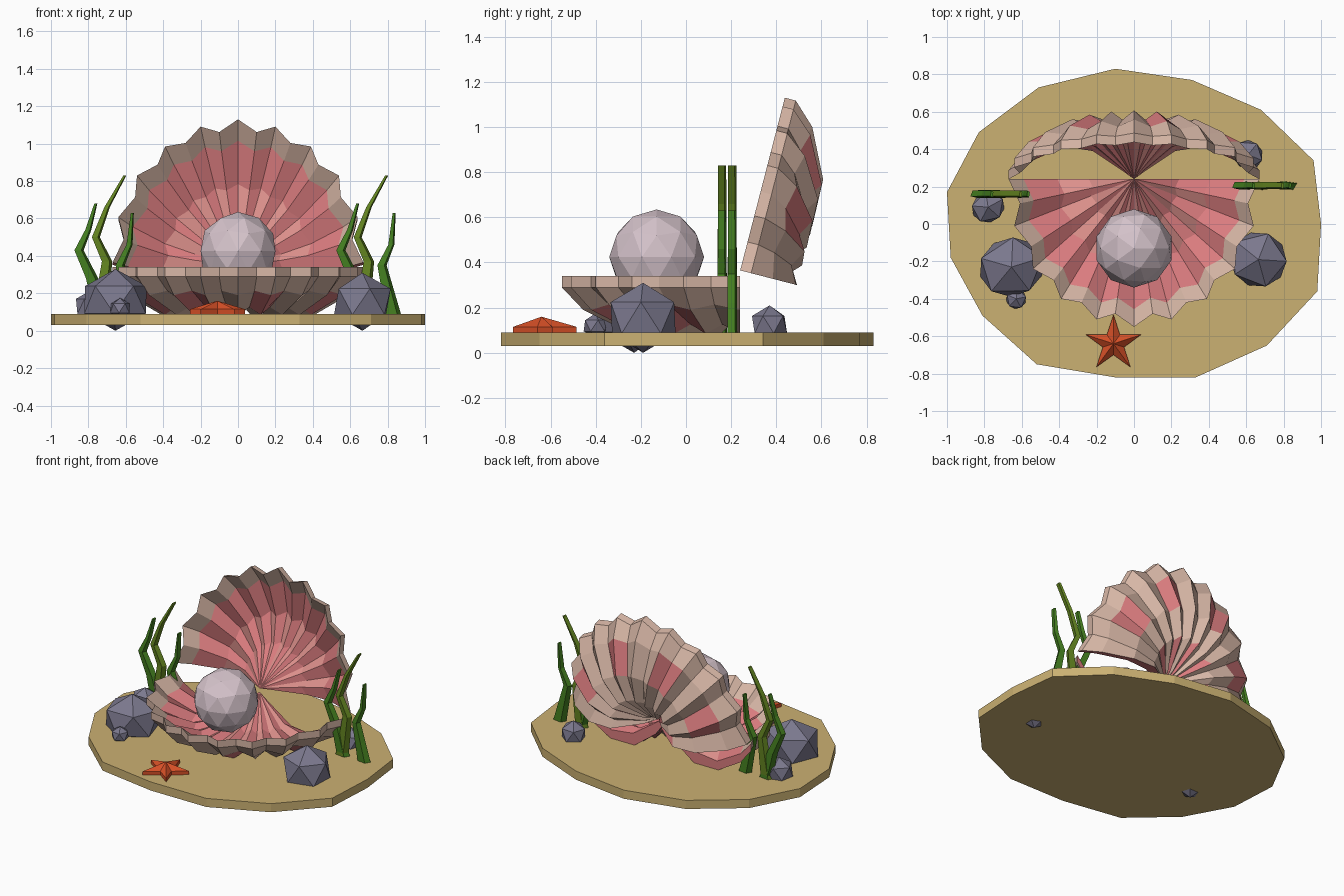
import bpy, bmesh, math
from mathutils import Vector, Matrix

cube = bpy.data.objects.get("Cube")
if cube:
    bpy.data.objects.remove(cube, do_unlink=True)


def material(name, r, g, b):
    m = bpy.data.materials.new(name)
    m.use_nodes = True
    m.diffuse_color = (r, g, b, 1)
    m.node_tree.nodes["Principled BSDF"].inputs["Base Color"].default_value = (r, g, b, 1)
    return m


SAND = material("sand", .60, .44, .17)
BEIGE = material("shell beige", .68, .47, .38)
PINK = material("shell pink", .70, .20, .21)
SALMON = material("shell salmon", .72, .28, .26)
PEARL = material("pearl", .66, .54, .59)
ROCK = material("rock grey", .20, .19, .27)
RED = material("starfish red", .68, .08, .02)
GREEN = material("weed green", .06, .22, .015)
OLIVE = material("weed olive", .13, .24, .015)


def finish(name, bm, *mats):
    bmesh.ops.recalc_face_normals(bm, faces=bm.faces)
    mesh = bpy.data.meshes.new(name)
    bm.to_mesh(mesh)
    bm.free()
    for m in mats:
        mesh.materials.append(m)
    obj = bpy.data.objects.new(name, mesh)
    bpy.context.collection.objects.link(obj)
    return obj


def prism(bm, outline, z0, z1):
    """Extrude a flat outline between two heights and return the top face."""
    low = [bm.verts.new((x, y, z0)) for x, y in outline]
    high = [bm.verts.new((x, y, z1)) for x, y in outline]
    bm.faces.new(low)
    for i in range(len(low)):
        j = (i + 1) % len(low)
        bm.faces.new((low[i], low[j], high[j], high[i]))
    return bm.faces.new(high)


# Sand base with an uneven outline
outline = [(-.1, .83), (.31, .77), (.68, .61), (.96, .34), (1, 0), (.98, -.36),
           (.71, -.65), (.33, -.82), (-.1, -.82), (-.52, -.75), (-.81, -.49),
           (-.98, -.18), (-1, .17), (-.83, .49), (-.51, .73)]
bm = bmesh.new()
prism(bm, outline, .03, .09)
finish("sand_base", bm, SAND)

# Scallop halves: scalloped rim (side, forward), even points are rib crests
half_rim = [(0, .79), (.1, .72), (.2, .75), (.28, .66), (.39, .64), (.43, .54),
            (.54, .48), (.55, .36), (.64, .25), (.61, .13), (.67, 0)]
rim = [(-x, u) for x, u in half_rim[:0:-1]] + half_rim
# Each ring: fraction of the rim distance, inner depth, outer depth
rings = [(.1, .05, .13), (.36, .17, .26), (.61, .19, .255), (.88, .09, .15), (1, 0, .05)]


def shell(name, origin, forward, depth):
    origin, forward, depth = Vector(origin), Vector(forward), Vector(depth)
    bm = bmesh.new()

    def vert(x, u, n):
        return bm.verts.new(origin + Vector((x, 0, 0)) + forward * u + depth * n)

    layers = []
    for side in (1, 2):
        centre = vert(0, 0, .04 * (side - 1))
        rays = []
        for i, (x, u) in enumerate(rim):
            ray = [centre]
            for ring in rings:
                f, n = ring[0], ring[side]
                if i % 2 and f < 1:
                    n *= .84
                ray.append(vert(x * f, u * f, n))
            rays.append(ray)
        layers.append(rays)

    def face(verts, mat):
        clean = list(dict.fromkeys(verts))
        bm.faces.new(clean).material_index = mat

    count = len(rings)
    for side, rays in enumerate(layers):
        for i in range(len(rim) - 1):
            for k in range(count):
                if side == 0:
                    mat = 0 if k == count - 1 else 1 if k == 3 or i % 2 else 2
                else:
                    mat = 1 if k == 3 and i % 5 in (1, 2) or k < 2 and i % 4 == 0 else 0
                face((rays[i][k], rays[i + 1][k], rays[i + 1][k + 1], rays[i][k + 1]), mat)
    inner, outer = layers
    # Rim wall and the two hinge edges
    for i in range(len(rim) - 1):
        face((inner[i][-1], inner[i + 1][-1], outer[i + 1][-1], outer[i][-1]), 0)
    for i in (0, -1):
        for k in range(count):
            face((inner[i][k], inner[i][k + 1], outer[i][k + 1], outer[i][k]), 1)
    finish(name, bm, BEIGE, PINK, SALMON)


tilt = math.radians(14.5)
shell("lower_shell", (0, .24, .34), (0, -1, 0), (0, 0, -1))
shell("upper_shell", (0, .24, .365), (0, math.sin(tilt), math.cos(tilt)),
      (0, math.cos(tilt), -math.sin(tilt)))


# Pearl and rocks
def ball(name, centre, size, detail, mat, turn=0):
    bm = bmesh.new()
    bmesh.ops.create_icosphere(bm, subdivisions=detail, radius=1)
    bm.transform(Matrix.Translation(centre) @ Matrix.Rotation(turn, 4, 'Z')
                 @ Matrix.Diagonal((*size, 1)))
    finish(name, bm, mat)


ball("pearl", (0, -.13, .425), (.21, .21, .21), 2, PEARL)
ball("rock_right_large", (-.655, -.23, .165), (.195, .175, .165), 1, ROCK, .3)
ball("rock_left_large", (.665, -.19, .155), (.165, .17, .155), 1, ROCK, 1.2)
ball("rock_right_back", (-.78, .09, .13), (.1, .09, .09), 1, ROCK, .5)
ball("rock_left_back", (.61, .37, .125), (.085, .09, .085), 1, ROCK, .9)
ball("rock_right_small", (-.63, -.4, .12), (.06, .06, .055), 1, ROCK, .2)

# Starfish: star prism with a raised centre
star = []
for i in range(10):
    r = .06 if i % 2 else .155
    a = math.pi / 2 + i * math.pi / 5
    star.append((-.11 + r * math.cos(a), -.64 + r * math.sin(a)))
bm = bmesh.new()
top = prism(bm, star, .085, .115)
bmesh.ops.poke(bm, faces=[top])
for v in bm.verts:
    if (v.co.xy - Vector((-.11, -.64))).length < .03:
        v.co.z = .16
finish("starfish", bm, RED)

# Seaweed: bent tapering blades, the same clump on both sides
blades = [("tall", [(-.74, .09), (-.72, .22), (-.70, .37), (-.76, .5), (-.70, .66), (-.605, .83)], OLIVE),
          ("outer", [(-.73, .09), (-.78, .28), (-.85, .43), (-.80, .54), (-.76, .68)], GREEN),
          ("inner", [(-.57, .09), (-.6, .22), (-.63, .35), (-.58, .46), (-.565, .63)], GREEN)]


def blade(name, path, dx, y, mat):
    bm = bmesh.new()
    last = None
    for i, (x, z) in enumerate(path):
        t = i / (len(path) - 1)
        w, d = .033 * (1 - t) + .008, .022 - .004 * t
        loop = [bm.verts.new((x + dx + sx * w, y + sy * d, z))
                for sx, sy in ((-1, -.6), (.5, -1), (1, .6), (-.5, 1))]
        if last:
            for k in range(4):
                j = (k + 1) % 4
                bm.faces.new((last[k], last[j], loop[j], loop[k]))
        else:
            bm.faces.new(loop)
        last = loop
    bm.faces.new(last)
    finish(name, bm, mat)


for side, dx, y in (("right", 0, .16), ("left", 1.4, .205)):
    for kind, path, mat in blades:
        blade(f"seaweed_{side}_{kind}", path, dx, y, mat)
